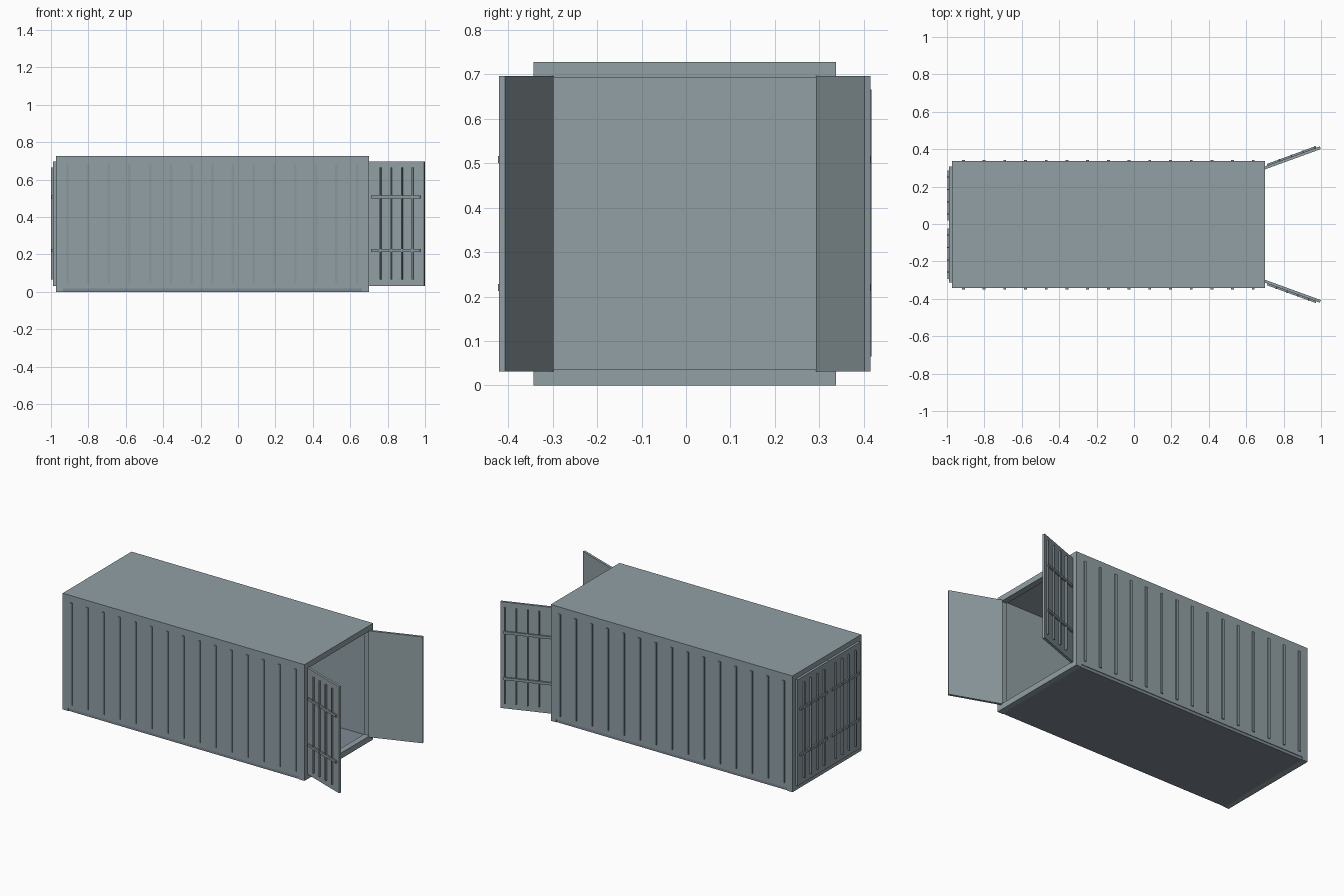
import bpy, bmesh, math
from mathutils import Matrix

if "Cube" in bpy.data.objects:
    bpy.data.objects.remove(bpy.data.objects["Cube"])

YC = -0.003          # body sits slightly off centre between the open doors
X0, X1 = -0.973, 0.70
HALF, TOP = 0.34, 0.727


def paint(name, rgb):
    mat = bpy.data.materials.new(name)
    mat.diffuse_color = (*rgb, 1)
    mat.use_nodes = True
    mat.node_tree.nodes["Principled BSDF"].inputs["Base Color"].default_value = mat.diffuse_color
    return mat


STEEL = paint("blue_grey_steel", (0.286, 0.35, 0.376))
TRIM = paint("trim_steel", (0.255, 0.315, 0.338))
RAIL = paint("rail_steel", (0.21, 0.25, 0.30))


def boxes(name, spans, matrix=Matrix.Identity(4), mat=STEEL):
    """One object made of axis-aligned boxes given as (x0,x1,y0,y1,z0,z1)."""
    bm = bmesh.new()
    for x0, x1, y0, y1, z0, z1 in spans:
        size = Matrix.Diagonal((x1 - x0, y1 - y0, z1 - z0, 1))
        centre = Matrix.Translation(((x0 + x1) / 2, (y0 + y1) / 2, (z0 + z1) / 2))
        bmesh.ops.create_cube(bm, size=1, matrix=matrix @ centre @ size)
    bmesh.ops.recalc_face_normals(bm, faces=bm.faces)
    mesh = bpy.data.meshes.new(name)
    bm.to_mesh(mesh)
    bm.free()
    mesh.materials.append(mat)
    obj = bpy.data.objects.new(name, mesh)
    bpy.context.collection.objects.link(obj)
    return obj


def door(name, origin, u, n, width, first, step):
    """Door leaf: u runs along its width, n points outward."""
    m = Matrix.Identity(4)
    for i, axis in enumerate((u, n, (0, 0, 1))):
        m.col[i] = (*axis, 0)
    m.col[3] = (*origin, 1)
    boxes(name + "_panel", [(0, width, 0, 0.015, 0.031, 0.696)], m)
    # vertical locking rods and horizontal braces
    rods = [first + step * i for i in range(4)]
    boxes(name + "_rods", [(o - 0.003, o + 0.003, 0.014, 0.026, 0.065, 0.665)
                           for o in rods], m, TRIM)
    boxes(name + "_braces", [(0.02, width - 0.02, 0.014, 0.024, z - 0.008, z + 0.008)
                             for z in (0.22, 0.508)], m, TRIM)


body = Matrix.Translation((0, YC, 0))

# shell: floor, roof, end wall behind the closed doors
boxes("floor", [(X0 + 0.03, X1 - 0.03, -0.336, 0.336, 0, 0.02)], body, RAIL)
boxes("roof", [(X0, X1, -HALF, HALF, TOP - 0.012, TOP)], body)
boxes("end_wall", [(X0 + 0.002, X0 + 0.01, -0.31, 0.31, 0.03, 0.70)], body)
for label, s in (("front", -1), ("back", 1)):
    # thin side walls
    ys = sorted((s * HALF, s * (HALF - 0.012)))
    boxes(label + "_wall", [(X0 + 0.02, X1 - 0.02, *ys, 0.018, TOP - 0.006)], body)
    # upright ribs
    yr = sorted((s * (HALF - 0.003), s * (HALF + 0.006)))
    boxes(label + "_ribs", [(x - 0.0075, x + 0.0075, *yr, 0.045, 0.684)
                            for x in (-0.912 + 0.1107 * i for i in range(15))], body, TRIM)

# end frames: two posts, sill and header
for label, xs in (("open_end", (X1 - 0.038, X1)), ("closed_end", (X0, X0 + 0.038))):
    boxes(label + "_frame", [
        (*xs, -HALF, -0.305, 0, TOP), (*xs, 0.305, HALF, 0, TOP),
        (*xs, -0.305, 0.305, 0, 0.036), (*xs, -0.305, 0.305, 0.692, TOP)], body)

# doors swung open at the right end
c, s = math.cos(math.radians(20)), math.sin(math.radians(20))
door("open_door_front", (X1, -0.298, 0), (c, -s, 0), (-s, -c, 0), 0.318, 0.073, 0.061)
door("open_door_back", (X1, 0.292, 0), (c, s, 0), (-s, c, 0), 0.318, 0.09, 0.067)

# closed doors at the left end
door("closed_door_front", (X0, YC - 0.31, 0), (0, 1, 0), (-1, 0, 0), 0.309, 0.055, 0.066)
door("closed_door_back", (X0, YC + 0.001, 0), (0, 1, 0), (-1, 0, 0), 0.309, 0.055, 0.066)
